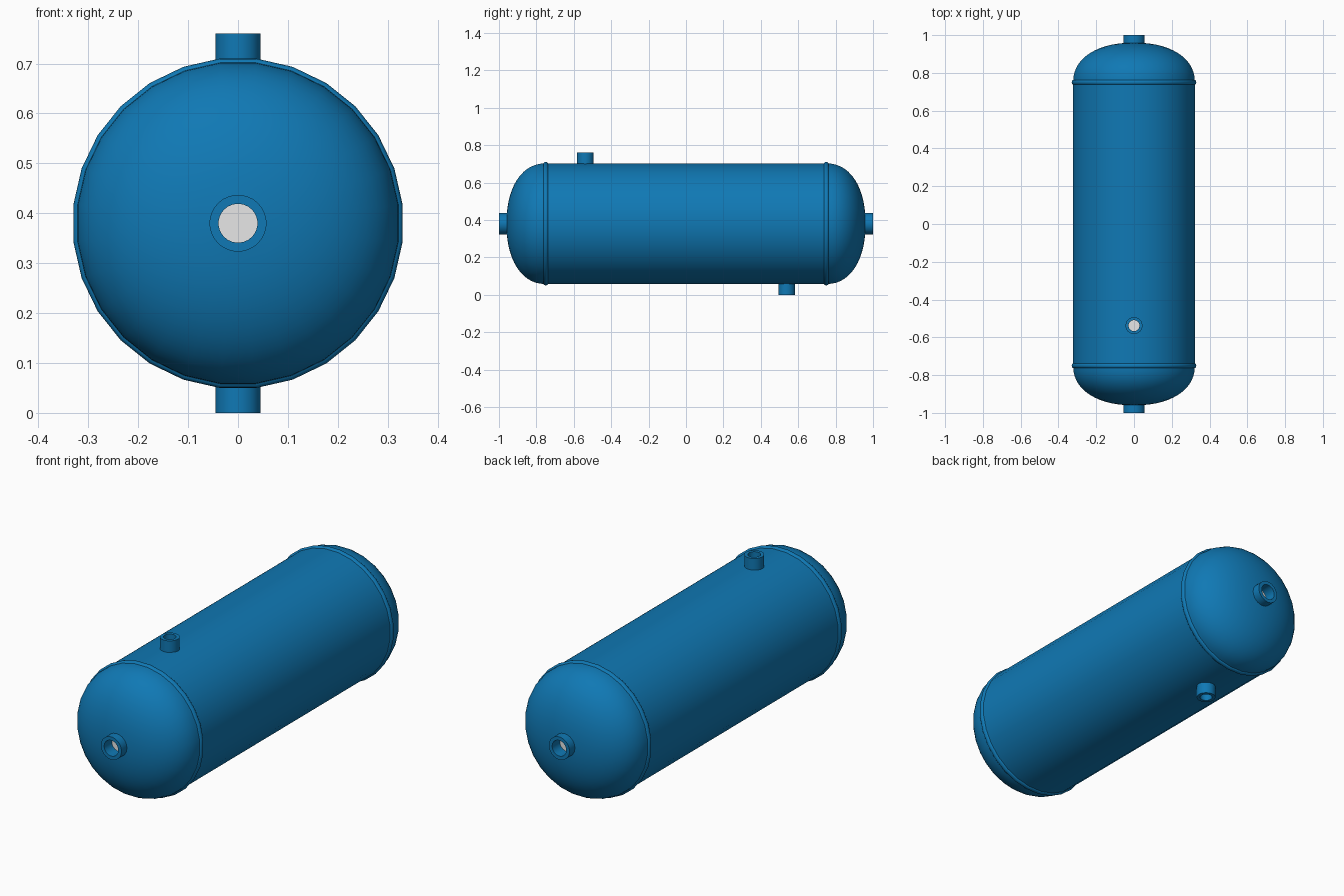
import bpy, bmesh, math
from mathutils import Matrix, Vector

cube = bpy.data.objects.get("Cube")
if cube:
    bpy.data.objects.remove(cube, do_unlink=True)


def make_material(name, color):
    mat = bpy.data.materials.new(name)
    mat.use_nodes = True
    mat.diffuse_color = color
    mat.node_tree.nodes["Principled BSDF"].inputs["Base Color"].default_value = color
    return mat


BLUE = make_material("tank blue", (0.005, 0.19, 0.46, 1))
GREY = make_material("pale grey", (0.8, 0.8, 0.8, 1))

CENTRE_Z = 0.38
SHELL_R = 0.3245
SEAM_Y = 0.75
HEAD_DEPTH = 0.21
SIDES = 28


def lathe(name, profile, direction, origin, sides=SIDES, mat=BLUE):
    """Turn (radius, height) points around an axis through origin."""
    bm = bmesh.new()
    half = math.pi / sides
    rings = []
    for r, h in profile:
        if r == 0:
            rings.append([bm.verts.new((0, 0, h))] * sides)
        else:
            rings.append([bm.verts.new((r * math.cos(half * (2 * i + 1)),
                                        r * math.sin(half * (2 * i + 1)), h))
                          for i in range(sides)])
    for a, b in zip(rings, rings[1:]):
        for i in range(sides):
            j = (i + 1) % sides
            bm.faces.new(list(dict.fromkeys((a[i], a[j], b[j], b[i]))))
    turn = Vector((0, 0, 1)).rotation_difference(Vector(direction)).to_matrix().to_4x4()
    bm.transform(Matrix.Translation(origin) @ turn)
    mesh = bpy.data.meshes.new(name)
    bm.to_mesh(mesh)
    bm.free()
    mesh.materials.append(mat)
    obj = bpy.data.objects.new(name, mesh)
    bpy.context.collection.objects.link(obj)
    bpy.ops.object.select_all(action="DESELECT")
    obj.select_set(True)
    bpy.context.view_layer.objects.active = obj
    bpy.ops.object.shade_smooth_by_angle(angle=math.radians(35))
    return obj


def nozzle(name, outer, bore, base, floor, tip, direction, origin):
    """Short pipe stub with an open bore and a pale plug at its floor."""
    lathe(name, [(outer, base), (outer, tip), (bore, tip), (bore, floor)],
          direction, origin)
    lathe(name + "_plug", [(bore, floor), (0, floor)], direction, origin, mat=GREY)


axis = Vector((0, 0, CENTRE_Z))

# Cylindrical shell
lathe("shell", [(SHELL_R, -SEAM_Y), (SHELL_R, SEAM_Y)], (0, 1, 0), axis)

# Domed head, running from the seam to the rim of the nozzle opening
STEPS = 14
POWER = 2 / 2.2
head = []
for k in range(STEPS + 1):
    t = math.pi / 2 * k / STEPS
    r = SHELL_R * math.cos(t) ** POWER if k < STEPS else 0
    head.append((max(r, 0.045), SEAM_Y + HEAD_DEPTH * math.sin(t) ** POWER))

# Rounded weld bead around each seam
bead = []
for k in range(7):
    t = math.pi * k / 6
    bead.append((SHELL_R - 0.002 + 0.0095 * math.sin(t), SEAM_Y - 0.013 * math.cos(t)))

for side, sign in (("front", -1), ("back", 1)):
    out = (0, sign, 0)
    lathe(side + "_head", head, out, axis)
    lathe(side + "_weld_bead", bead, out, axis)
    nozzle(side + "_nozzle", 0.057, 0.039, 0.93, 0.94, 1.0, out, axis)

# Side stubs: one on top near the front, one underneath near the back
for side, sign in (("top", 1), ("bottom", -1)):
    nozzle(side + "_nozzle", 0.045, 0.029, 0.30, 0.326, CENTRE_Z, (0, 0, sign),
           Vector((0, -0.538 * sign, CENTRE_Z)))
